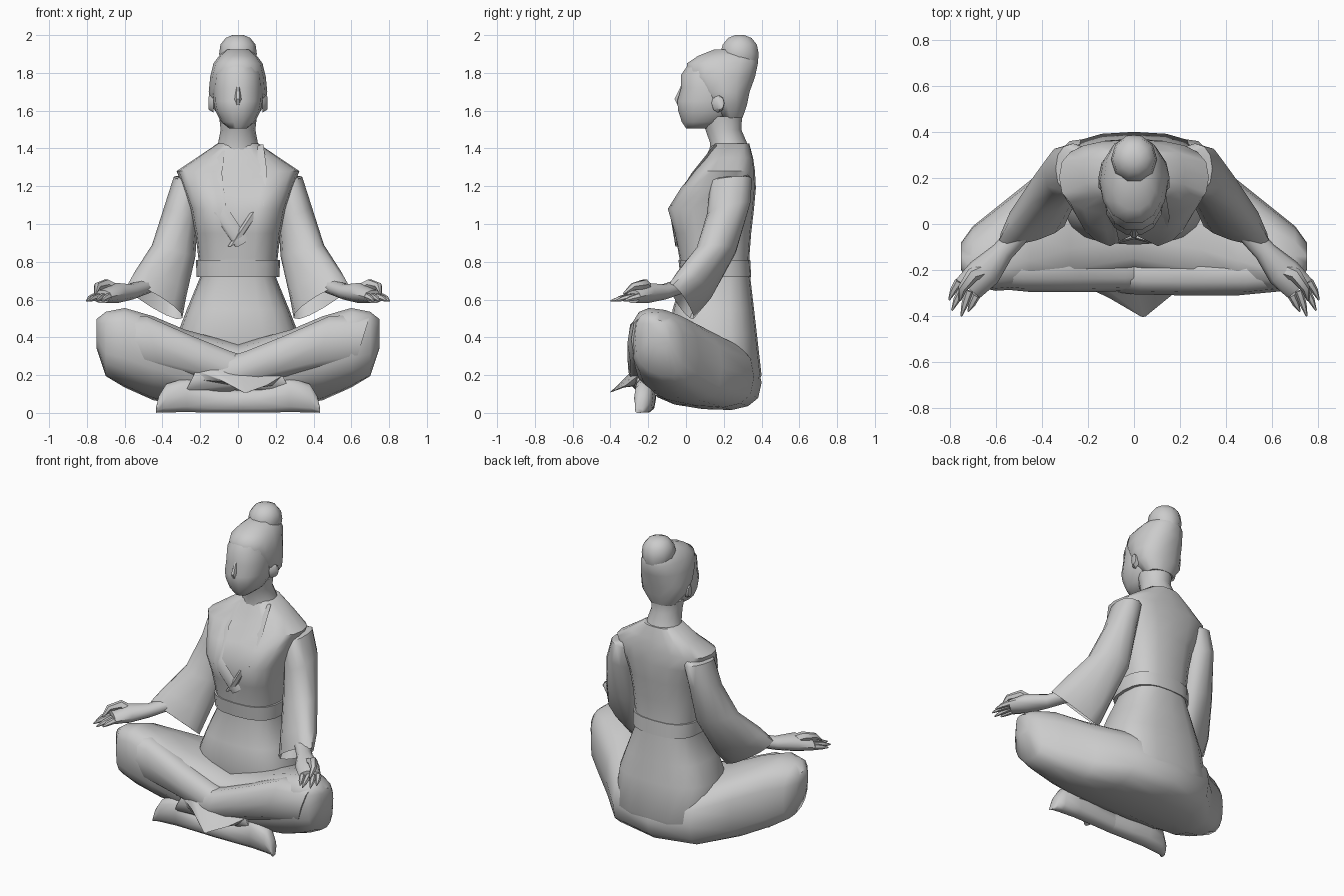
import bpy, bmesh, math
from mathutils import Vector


def loft(name, rings, n=14, p=0.8, mirror=False, angle=50):
    """Skin rings of (centre, half axis u, half axis v[, front dip]) into a closed body."""
    bm = bmesh.new()
    loops = []
    for r in rings:
        c, u, v = (Vector(a) for a in r[:3])
        dip = r[3] if len(r) > 3 else 0
        loop = []
        for i in range(n):
            a = 2 * math.pi * i / n
            co, si = math.cos(a), math.sin(a)
            co = math.copysign(abs(co) ** p, co)
            si = math.copysign(abs(si) ** p, si)
            q = c + u * co + v * si
            if dip and si < 0:
                q.y += dip * max(0, 1 - abs(co) * 2.5)
            loop.append(bm.verts.new(q))
        loops.append(loop)
    for a, b in zip(loops, loops[1:]):
        for i in range(n):
            j = (i + 1) % n
            bm.faces.new((a[i], a[j], b[j], b[i]))
    bm.faces.new(loops[0])
    bm.faces.new(loops[-1])
    bmesh.ops.recalc_face_normals(bm, faces=bm.faces)
    me = bpy.data.meshes.new(name)
    bm.to_mesh(me)
    bm.free()
    ob = bpy.data.objects.new(name, me)
    bpy.context.collection.objects.link(ob)
    bpy.ops.object.select_all(action='DESELECT')
    ob.select_set(True)
    bpy.context.view_layer.objects.active = ob
    bpy.ops.object.shade_smooth_by_angle(angle=math.radians(angle))
    if mirror:
        ob.modifiers.new("Mirror", 'MIRROR')
    return ob


def upright(name, rows, **kw):
    """Loft in z from rows of (z, y front, y back, half width[, front dip])."""
    return loft(name, [((0, (f + b) / 2, z), (w, 0, 0), (0, (b - f) / 2, 0), *d)
                       for z, f, b, w, *d in rows], **kw)


def tube(name, pts, n=8, **kw):
    """Round tube through (x, y, z, radius) points."""
    P = [Vector(q[:3]) for q in pts]
    rings = []
    for i, q in enumerate(pts):
        t = (P[min(i + 1, len(P) - 1)] - P[max(i - 1, 0)]).normalized()
        ref = Vector((0, 0, 1)) if abs(t.z) < 0.9 else Vector((0, 1, 0))
        u = t.cross(ref).normalized()
        rings.append((P[i], u * q[3], u.cross(t) * q[3]))
    return loft(name, rings, n=n, p=1, **kw)


# Robe body: hips, waist, bust with centre dip, sloping shoulders
upright("robe_body", [
    (0.1, 0.0, 0.355, 0.25), (0.2, -0.06, 0.4, 0.34), (0.42, -0.09, 0.375, 0.32),
    (0.55, -0.07, 0.36, 0.27), (0.72, -0.02, 0.34, 0.2), (0.82, -0.035, 0.335, 0.21),
    (0.95, -0.065, 0.345, 0.225, 0.03), (1.08, -0.105, 0.36, 0.25, 0.06),
    (1.19, -0.035, 0.37, 0.29, 0.05), (1.28, 0.04, 0.365, 0.325, 0.03),
    (1.35, 0.1, 0.355, 0.22), (1.425, 0.14, 0.335, 0.11)], n=20, p=0.75)
upright("sash", [(0.72, -0.03, 0.345, 0.22), (0.81, -0.04, 0.34, 0.222)], n=20, p=0.75, angle=30)

# Crossed lapels
for s, name in ((1, "lapel_over"), (-1, "lapel_under")):
    loft(name, [((s * x, y, z), (0.035, 0, 0.02), (0, 0.012, 0.01)) for x, y, z in
                ((0.1, 0.15, 1.4), (0.12, 0.03, 1.25), (0.1, -0.075, 1.08), (-0.02, -0.045, 0.9))], n=6)

# Neck and head
upright("neck", [(1.36, 0.12, 0.34, 0.13), (1.43, 0.125, 0.325, 0.105),
                 (1.5, 0.1, 0.295, 0.092), (1.57, 0.08, 0.3, 0.1)], p=1)
upright("face", [(1.505, 0.0, 0.12, 0.045), (1.54, -0.025, 0.22, 0.09), (1.6, -0.045, 0.27, 0.12),
                 (1.65, -0.05, 0.29, 0.13), (1.72, -0.03, 0.3, 0.132),
                 (1.79, -0.03, 0.3, 0.125), (1.86, 0.02, 0.3, 0.1)], p=0.9)
upright("hair", [(1.56, 0.17, 0.3, 0.09), (1.63, 0.11, 0.325, 0.145), (1.7, 0.06, 0.34, 0.155),
                 (1.78, 0.0, 0.37, 0.147), (1.85, 0.0, 0.385, 0.13), (1.89, 0.06, 0.375, 0.1),
                 (1.925, 0.15, 0.34, 0.06)], p=0.9)
upright("hair_bun", [(1.81, 0.23, 0.37, 0.06), (1.85, 0.19, 0.385, 0.09), (1.9, 0.175, 0.39, 0.1),
                     (1.95, 0.19, 0.38, 0.093), (1.985, 0.22, 0.35, 0.065),
                     (2.0, 0.26, 0.31, 0.03)], n=10, p=1)
tube("nose", [(0, -0.015, 1.74, 0.008), (0, -0.045, 1.66, 0.018), (0, -0.03, 1.62, 0.01)], n=6)
loft("ear", [((0.13, 0.17, 1.64), (0, 0.035, 0), (0, 0, 0.05)),
             ((0.155, 0.18, 1.64), (0, 0.022, 0), (0, 0, 0.035))], n=8, p=1, mirror=True)

# Wide hanging sleeves with a hollow cuff
loft("sleeve", [
    ((0.22, 0.235, 1.27), (0.06, 0, -0.02), (0, 0.08, 0)),
    ((0.265, 0.24, 1.23), (0.075, 0, 0.02), (0, 0.11, 0.01)),
    ((0.3, 0.225, 1.08), (0.088, 0, 0.02), (0, 0.115, 0.03)),
    ((0.34, 0.16, 0.86), (0.115, -0.02, 0.03), (0, 0.105, 0.0)),
    ((0.41, 0.045, 0.68), (0.135, -0.04, 0.07), (0.02, 0.075, -0.04)),
    ((0.44, -0.025, 0.59), (0.145, -0.045, 0.088), (0.02, 0.045, -0.03)),
    ((0.41, 0.045, 0.69), (0.11, -0.03, 0.06), (0.02, 0.055, -0.03))],
    n=12, p=0.9, mirror=True)

# Forearm, palm, fingers and thumb
loft("forearm_and_palm", [
    ((0.41, 0.06, 0.7), (0.04, 0.03, 0), (0, 0, 0.04)),
    ((0.57, -0.12, 0.64), (0.038, 0.03, 0), (0, 0, 0.042)),
    ((0.65, -0.21, 0.635), (0.058, 0.045, 0), (0, 0, 0.055)),
    ((0.72, -0.28, 0.615), (0.052, 0.04, 0), (0, 0, 0.035))], n=10, p=1, mirror=True)
for i, (a, b, tip) in enumerate([
        ((0.76, -0.25), (0.785, -0.29), (0.803, -0.33)), ((0.74, -0.275), (0.77, -0.33), (0.79, -0.375)),
        ((0.715, -0.29), (0.735, -0.35), (0.75, -0.4)), ((0.685, -0.31), (0.705, -0.35), (0.72, -0.38))]):
    tube(f"finger_{i + 1}", [(*a, 0.615, 0.019), (*b, 0.605, 0.015), (*tip, 0.592, 0.004)], n=6, mirror=True)
tube("thumb", [(0.65, -0.2, 0.65, 0.035), (0.7, -0.22, 0.68, 0.03),
               (0.745, -0.28, 0.67, 0.02), (0.755, -0.33, 0.63, 0.006)], n=6, mirror=True)

# Folded thighs and knees, lofted sideways from (x, y, z, half depth, half height, tilt)
half = [(0.28, 0.045, 0.235, 0.315, 0.195, 0.045), (0.45, -0.045, 0.29, 0.235, 0.21, 0.05),
        (0.6, -0.11, 0.345, 0.18, 0.2, 0.045), (0.7, -0.14, 0.365, 0.13, 0.165, 0.03),
        (0.75, -0.14, 0.42, 0.06, 0.07, 0.02)]
rows = [(-r[0], *r[1:]) for r in reversed(half)] + [(0, 0.09, 0.19, 0.31, 0.17, 0.03)] + half
loft("folded_thighs", [((x, y, z), (0, d, -t), (0, 0, h)) for x, y, z, d, h, t in rows], n=16, p=0.75)

# Crossed shins, one over the other
for s, dy, name in ((1, 0, "shin_over"), (-1, 0.015, "shin_under")):
    loft(name, [((s * x, y + dy, z), (0, d, 0), (s * 0.04, 0, h)) for x, y, z, d, h in
                ((0.66, -0.2, 0.39, 0.09, 0.13), (0.45, -0.215, 0.37, 0.095, 0.15),
                 (0.2, -0.215, 0.29, 0.095, 0.12), (0.0, -0.215, 0.22, 0.09, 0.11),
                 (-0.25, -0.2, 0.17, 0.075, 0.08))], n=10)

# Pointed robe hem at the front
loft("hem_point", [((-0.01, -0.25, 0.22), (0.25, 0, -0.02), (0, 0.03, 0.08)),
                   ((0.02, -0.32, 0.165), (0.13, 0, -0.02), (0, 0.01, 0.02)),
                   ((0.04, -0.4, 0.11), (0.012, 0, 0), (0, 0.003, 0.004))], n=8)

# Feet pointing outwards
loft("foot", [((x, y, z), (0, d, 0), (0, 0, z)) for x, y, z, d in
              ((-0.02, -0.22, 0.06, 0.05), (0.12, -0.215, 0.065, 0.055), (0.27, -0.215, 0.095, 0.055),
               (0.38, -0.225, 0.078, 0.05), (0.42, -0.235, 0.045, 0.035),
               (0.435, -0.25, 0.012, 0.02))], n=10, mirror=True)
